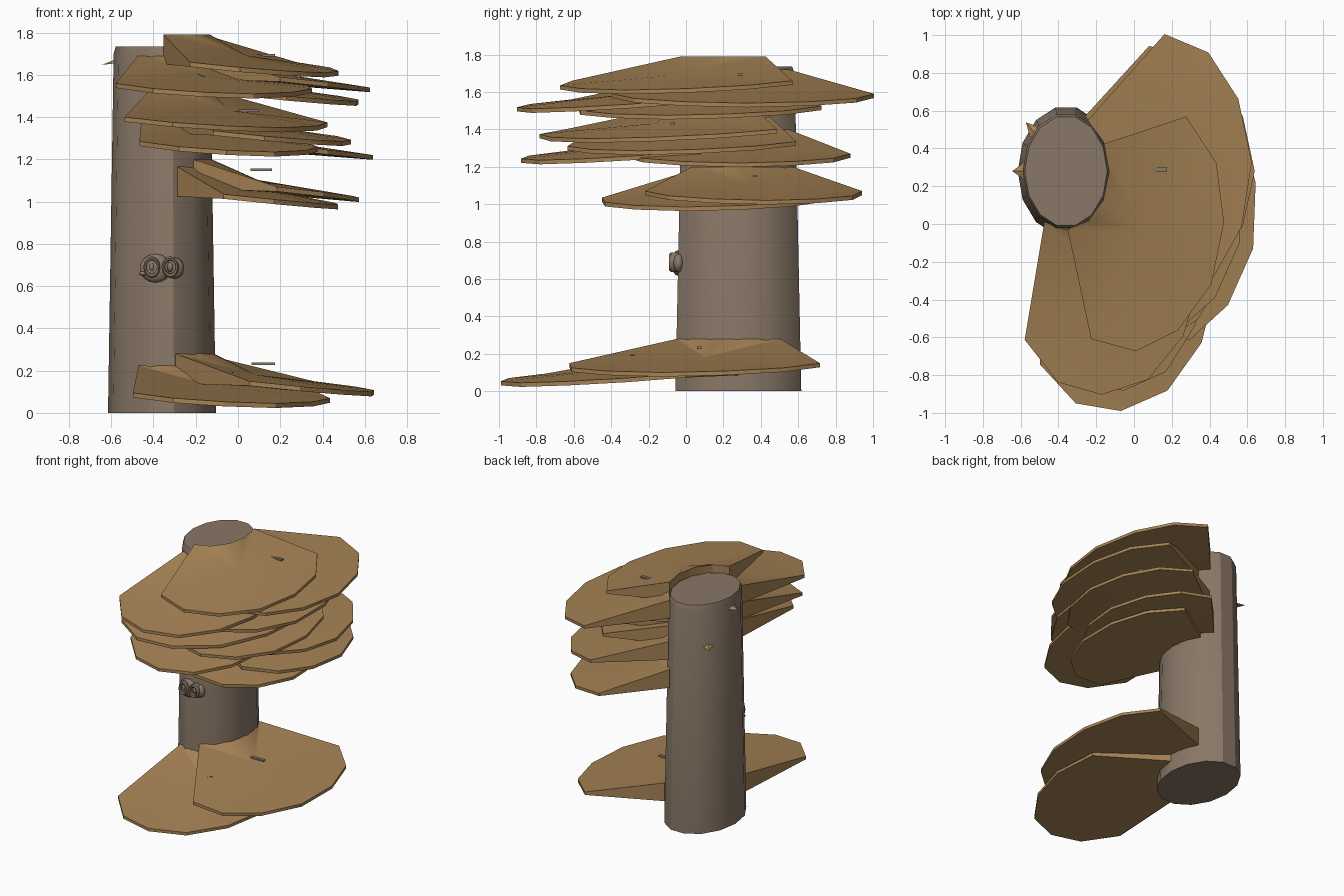
import bpy, bmesh, math
from mathutils import Vector, Matrix

if "Cube" in bpy.data.objects:
    bpy.data.objects.remove(bpy.data.objects["Cube"])

CX, CY, SX = -0.36, 0.28, 0.74   # trunk axis and sideways flattening


def material(name, col):
    m = bpy.data.materials.new(name)
    m.diffuse_color = (*col, 1)
    m.use_nodes = True
    m.node_tree.nodes["Principled BSDF"].inputs["Base Color"].default_value = m.diffuse_color
    return m


BARK = material("bark_brown", (0.25, 0.185, 0.135))
TAN = material("shelf_tan", (0.38, 0.225, 0.09))


def finish(bm, name, mat, angle=30):
    bmesh.ops.recalc_face_normals(bm, faces=bm.faces)
    me = bpy.data.meshes.new(name)
    bm.to_mesh(me)
    bm.free()
    me.materials.append(mat)
    ob = bpy.data.objects.new(name, me)
    bpy.context.collection.objects.link(ob)
    bpy.ops.object.select_all(action='DESELECT')
    ob.select_set(True)
    bpy.context.view_layer.objects.active = ob
    bpy.ops.object.shade_smooth_by_angle(angle=math.radians(angle))
    return ob


def place(u, v, a, z):
    """Outward / sideways distances around the trunk to a point."""
    c, s = math.cos(a), math.sin(a)
    return Vector((CX + SX * (u * c - v * s), CY + u * s + v * c, z))


def trunk_radius(z):
    return 0.345 - 0.036 * z / 1.7


# Trunk: tapered oval column with a bevelled top
bm = bmesh.new()
rings = []
for r, z in ((0.345, 0), (0.309, 1.7), (0.295, 1.735)):
    rings.append([bm.verts.new(place(r, 0, 2 * math.pi * i / 14, z)) for i in range(14)])
for lo, hi in zip(rings, rings[1:]):
    for i in range(14):
        j = (i + 1) % 14
        bm.faces.new((lo[i], lo[j], hi[j], hi[i]))
bm.faces.new(rings[0])
bm.faces.new(rings[-1])
finish(bm, "trunk", BARK)


def shelf(name, deg, reach, width, z):
    """Drooping fan: collar arc on the trunk, thin faceted rim outside."""
    a = math.radians(deg)
    bm = bmesh.new()
    r = trunk_radius(z + 0.15)
    arc = [math.radians(t) for t in range(-58, 59, 29)]
    half = [(0.60, 0.68, 0.05), (0.29, 0.575, 0.025), (0.085, 0.33, 0.008)]
    rim = [(reach - d, -w * width, h) for d, w, h in half] + [(reach, 0, 0)]
    rim += [(u, -v, h) for u, v, h in reversed(rim[:3])]

    def side(collar_z, fold_z, drop):
        inner = [bm.verts.new(place(r * math.cos(t), r * math.sin(t), a, collar_z)) for t in arc]
        outer = [bm.verts.new(place(u, v, a, z + h - drop)) for u, v, h in rim]
        fold = bm.verts.new(place(0.62, 0, a, fold_z))
        loop = inner + outer[::-1]
        for i, p in enumerate(loop):
            bm.faces.new((p, loop[(i + 1) % len(loop)], fold))
        return loop

    top = side(z + 0.18, z + 0.082, 0)
    low = side(z + 0.04, z + 0.02, 0.022)
    for i in range(len(top)):
        j = (i + 1) % len(top)
        bm.faces.new((top[i], top[j], low[j], low[i]))
    finish(bm, name, TAN)


# Shelves: direction, reach, width, rim height
SHELVES = [
    (-58, 1.37, 1.03, 0.045), (-17, 1.40, 1.03, 0.10),
    (-14, 1.16, 0.90, 0.985), (7, 1.27, 0.86, 1.02),
    (0, 1.35, 0.88, 1.22), (-56, 1.28, 0.93, 1.235),
    (-25, 1.27, 0.96, 1.285), (-46, 1.10, 1.20, 1.35),
    (-17, 1.30, 1.00, 1.475), (-62, 1.25, 1.00, 1.51),
    (2, 1.33, 1.03, 1.54), (-30, 1.20, 1.00, 1.61),
]
for i, s in enumerate(SHELVES):
    shelf(f"shelf_{i + 1:02d}", *s)


# Twigs: small slivers lying on the shelves
def twig(name, loc, length, deg):
    bm = bmesh.new()
    m = (Matrix.Translation(loc) @ Matrix.Rotation(math.radians(deg), 4, 'Z')
         @ Matrix.Diagonal((length, 0.025, 0.012, 1)))
    bmesh.ops.create_cube(bm, size=1, matrix=m)
    finish(bm, name, BARK)


for i, (loc, length, deg) in enumerate([
        ((0.12, 0.29, 1.692), 0.11, 0), ((0.12, 0.07, 0.233), 0.11, 0),
        ((-0.06, -0.32, 0.188), 0.11, 60), ((0.11, 0.37, 1.15), 0.10, 0),
        ((0.05, -0.07, 1.43), 0.10, 0), ((0.11, -0.45, 1.31), 0.14, 0)]):
    twig(f"twig_{i + 1}", loc, length, deg)


# Thorns: flat pointed flakes on the far side of the trunk
for i, (deg, z) in enumerate(((180, 1.655), (138, 1.42), (-102, 1.6))):
    a = math.radians(deg)
    bm = bmesh.new()
    tip = bm.verts.new(place(0.385, 0, a, z - 0.008))
    base = [bm.verts.new(place(0.29, v, a, z + h)) for v, h in
            ((-0.05, 0), (0.05, 0), (0, 0.02))]
    bm.faces.new(base)
    for k in range(3):
        bm.faces.new((base[k], base[(k + 1) % 3], tip))
    finish(bm, f"thorn_{i + 1}", TAN)


# Knots: two raised oval rings with centres, on a low bark lump
def blob(name, loc, size):
    bm = bmesh.new()
    bmesh.ops.create_uvsphere(bm, u_segments=12, v_segments=8, radius=1,
                              matrix=Matrix.Translation(loc) @ Matrix.Diagonal((*size, 1)))
    finish(bm, name, BARK, 60)


def oval_ring(name, x, z):
    bm = bmesh.new()
    prof = [(1.0, -0.04), (1.0, -0.08), (0.85, -0.09), (0.65, -0.085), (0.6, -0.05)]
    loops = [[bm.verts.new((x + 0.04 * k * math.cos(t * math.pi / 6), y,
                            z + 0.052 * k * math.sin(t * math.pi / 6)))
              for t in range(12)] for k, y in prof]
    for p, q in zip(loops, loops[1:]):
        for t in range(12):
            n = (t + 1) % 12
            bm.faces.new((p[t], p[n], q[n], q[t]))
    bm.faces.new(loops[-1])
    finish(bm, name, BARK)


for side, x in (("left", -0.408), ("right", -0.32)):
    oval_ring(f"knot_ring_{side}", x, 0.69)
    blob(f"knot_centre_{side}", (x, -0.06, 0.69), (0.015, 0.02, 0.022))
blob("knot_lump", (-0.39, -0.045, 0.685), (0.075, 0.03, 0.068))
blob("knot_lump_side", (-0.30, -0.04, 0.685), (0.045, 0.03, 0.05))
blob("knot_bump", (-0.445, -0.045, 0.66), (0.025, 0.025, 0.012))
